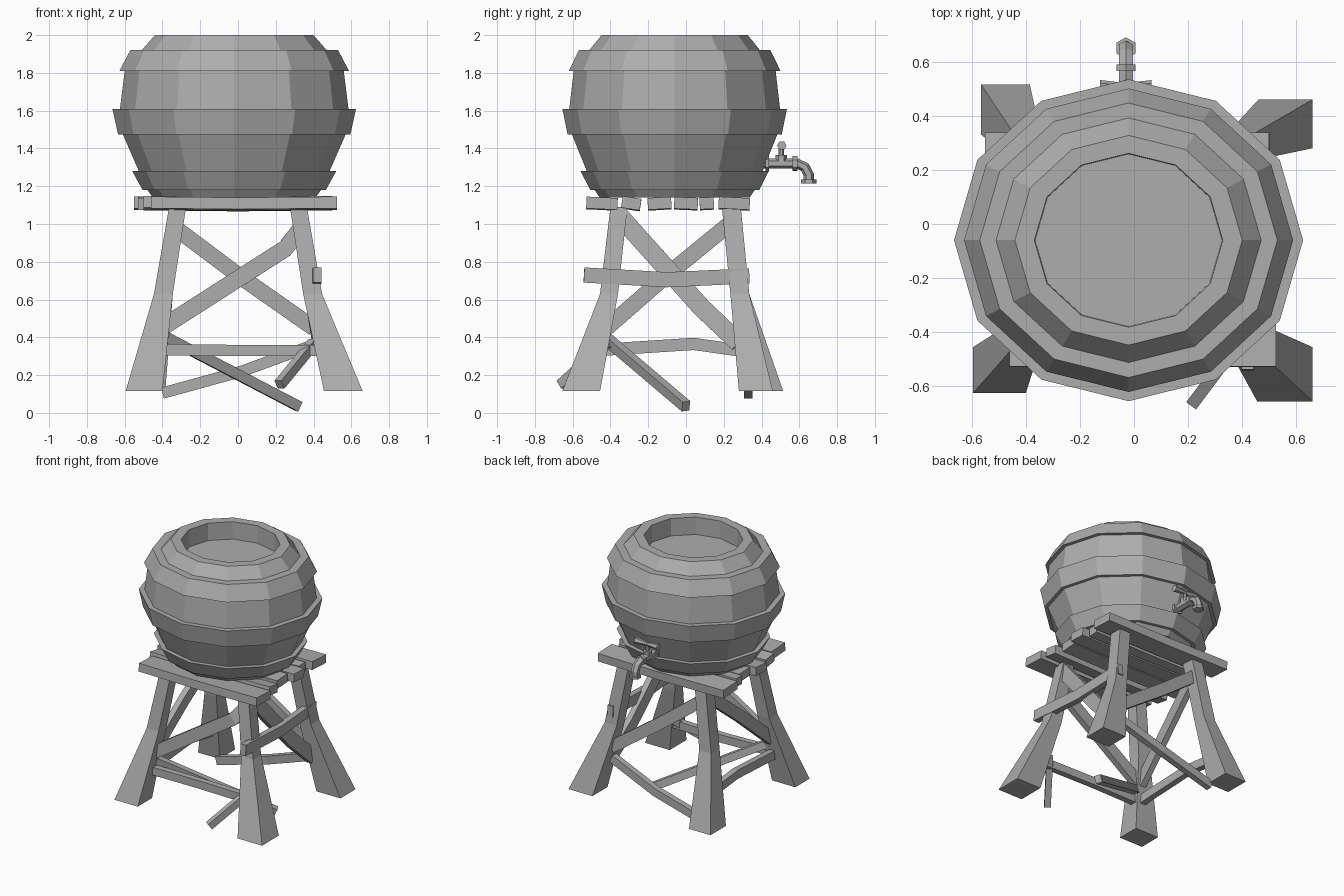
import bpy, bmesh, math
from mathutils import Vector

if "Cube" in bpy.data.objects:
    bpy.data.objects.remove(bpy.data.objects["Cube"], do_unlink=True)

GREY = (0.42, 0.42, 0.42, 1)
mat = bpy.data.materials.new("weathered grey")
mat.use_nodes = True
mat.diffuse_color = GREY
mat.node_tree.nodes["Principled BSDF"].inputs["Base Color"].default_value = GREY


def loft(name, rings, caps=True):
    """Skin a list of closed rings of points."""
    bm = bmesh.new()
    loops = [[bm.verts.new(p) for p in ring] for ring in rings]
    n = len(loops[0])
    for a, b in zip(loops, loops[1:]):
        for i in range(n):
            j = (i + 1) % n
            bm.faces.new((a[i], a[j], b[j], b[i]))
    if caps:
        bm.faces.new(loops[0][::-1])
        bm.faces.new(loops[-1])
    bmesh.ops.recalc_face_normals(bm, faces=bm.faces)
    mesh = bpy.data.meshes.new(name)
    bm.to_mesh(mesh)
    bm.free()
    mesh.materials.append(mat)
    obj = bpy.data.objects.new(name, mesh)
    bpy.context.collection.objects.link(obj)
    return obj


def rect(x0, x1, y0, y1, z):
    return [(x0, y0, z), (x1, y0, z), (x1, y1, z), (x0, y1, z)]


def sweep(name, path, out, wide, thick, sides=4):
    """Sweep a section along a path; 'out' is the thickness direction."""
    pts = [Vector(p) for p in path]
    rings = []
    for i, p in enumerate(pts):
        d = (pts[min(i + 1, len(pts) - 1)] - pts[max(i - 1, 0)]).normalized()
        o = Vector(out)
        o = (o - d * o.dot(d)).normalized()
        u = d.cross(o)
        k = math.sqrt(2) if sides == 4 else 1
        angs = [math.tau * (s + 0.5) / sides for s in range(sides)]
        rings.append([p + o * math.cos(a) * thick * k / 2
                      + u * math.sin(a) * wide * k / 2 for a in angs])
    return loft(name, rings)


# Barrel: stepped profile with three hoops and a sunken lid
CX, CY, SIDES = -0.02, -0.06, 12
profile = [(0.43, 1.14), (0.46, 1.18), (0.485, 1.18), (0.54, 1.28), (0.505, 1.28),
           (0.59, 1.475), (0.615, 1.475), (0.645, 1.61), (0.605, 1.61),
           (0.58, 1.81), (0.608, 1.81), (0.55, 1.92), (0.49, 1.92),
           (0.42, 2.0), (0.348, 2.0), (0.345, 1.87)]
rings = []
for r, z in profile:
    rings.append([(CX + r * math.cos(math.tau * i / SIDES),
                   CY + 0.922 * r * math.sin(math.tau * i / SIDES), z)
                  for i in range(SIDES)])
loft("barrel", rings)

# Splayed legs: top, knee and foot sections
legs = {
    "front_left_leg": (1, -1, (0.455, 0.66), (0.455, 0.655)),
    "front_right_leg": (-1, -1, (0.40, 0.595), (0.455, 0.625)),
    "back_left_leg": (1, 1, (0.46, 0.66), (0.28, 0.46)),
    "back_right_leg": (-1, 1, (0.385, 0.565), (0.33, 0.515)),
}
for name, (sx, sy, fx, fy) in legs.items():
    top = (0.31, 0.40) if sy < 0 else (0.19, 0.29)
    knee = (0.36, 0.455) if sy < 0 else (0.235, 0.335)
    sections = [(fx, fy, 0.115), ((0.345, 0.445), knee, 0.63), ((0.275, 0.365), top, 1.09)]
    loft(name, [rect(sx * x[0], sx * x[1], sy * y[0], sy * y[1], z)
                for x, y, z in sections])

# Platform planks: y centre, width, x start, x end, tilt
planks = [(-0.445, 0.165, -0.46, 0.525, 0.01), (-0.29, 0.10, -0.50, 0.50, 0.03),
          (-0.14, 0.125, -0.53, 0.47, -0.012), (0.0, 0.125, -0.49, 0.51, 0.008),
          (0.11, 0.075, -0.52, 0.46, -0.01), (0.255, 0.165, -0.55, 0.50, 0.01)]
for i, (y, w, x0, x1, tilt) in enumerate(planks):
    sweep(f"plank_{i + 1}", [(x0, y, 1.11), (0, y, 1.105), (x1, y, 1.11)],
          (0, tilt * 5, 1), w, 0.062)

# Braces: path, outward direction
X, Y = (1, 0, 0), (0, 1, 0)
braces = {
    "front_diagonal": ([(-0.39, -0.43, 0.46), (0.25, -0.40, 0.87), (0.32, -0.36, 0.96)], Y, 0.09),
    "back_diagonal": ([(-0.32, 0.25, 0.97), (0.0, 0.28, 0.73), (0.40, 0.31, 0.45)], Y, 0.085),
    "left_diagonal": ([(0.34, -0.35, 1.04), (0.39, 0.08, 0.56), (0.42, 0.28, 0.37)], X, 0.10),
    "right_diagonal": ([(-0.34, 0.23, 1.0), (-0.38, -0.10, 0.73), (-0.41, -0.42, 0.45)], X, 0.085),
    "left_rail": ([(0.42, -0.54, 0.73), (0.41, -0.10, 0.705), (0.40, 0.335, 0.725)], X, 0.08),
    "front_low_rail": ([(-0.41, -0.46, 0.335), (0.0, -0.45, 0.33), (0.43, -0.46, 0.33)], Y, 0.06),
    "right_low_rail": ([(-0.43, -0.43, 0.335), (-0.44, 0.04, 0.365), (-0.43, 0.29, 0.33)], X, 0.065),
    "back_low_rail": ([(-0.40, 0.33, 0.105), (0.02, 0.33, 0.22), (0.40, 0.30, 0.36)], Y, 0.06),
    "fallen_long_brace": ([(-0.38, -0.43, 0.40), (0.32, 0.0, 0.035)], (-0.4, 0.9, 0.1), 0.055),
    "fallen_short_brace": ([(0.22, -0.66, 0.15), (0.40, -0.42, 0.37)], (0.8, -0.6, 0), 0.05),
}
for name, (path, out, wide) in braces.items():
    sweep(name, path, out, wide, 0.045)

# Tap: pipe with spout, collars and a cross handle
TX = -0.03
sweep("tap_pipe", [(TX, 0.38, 1.32), (TX, 0.59, 1.32), (TX, 0.63, 1.30),
                   (TX, 0.65, 1.26), (TX, 0.65, 1.22)], X, 0.055, 0.06, 6)
for name, a, b, size in (
        ("wall_collar", (TX, 0.42, 1.32), (TX, 0.44, 1.32), 0.085),
        ("pipe_collar", (TX, 0.565, 1.32), (TX, 0.59, 1.32), 0.08),
        ("spout_lip", (TX, 0.65, 1.215), (TX, 0.65, 1.235), 0.08),
        ("valve_base", (TX, 0.505, 1.33), (TX, 0.505, 1.365), 0.06),
        ("valve_stem", (TX, 0.505, 1.36), (TX, 0.505, 1.42), 0.028)):
    sweep(name, [a, b], X, size, size, 6)
for side in (-1, 1):
    grip = [[(TX + side * x, 0.507 + r * math.cos(math.tau * i / 6),
              1.415 + r * math.sin(math.tau * i / 6)) for i in range(6)]
            for x, r in ((0, 0.014), (0.095, 0.025))]
    loft("handle_grip", grip)
